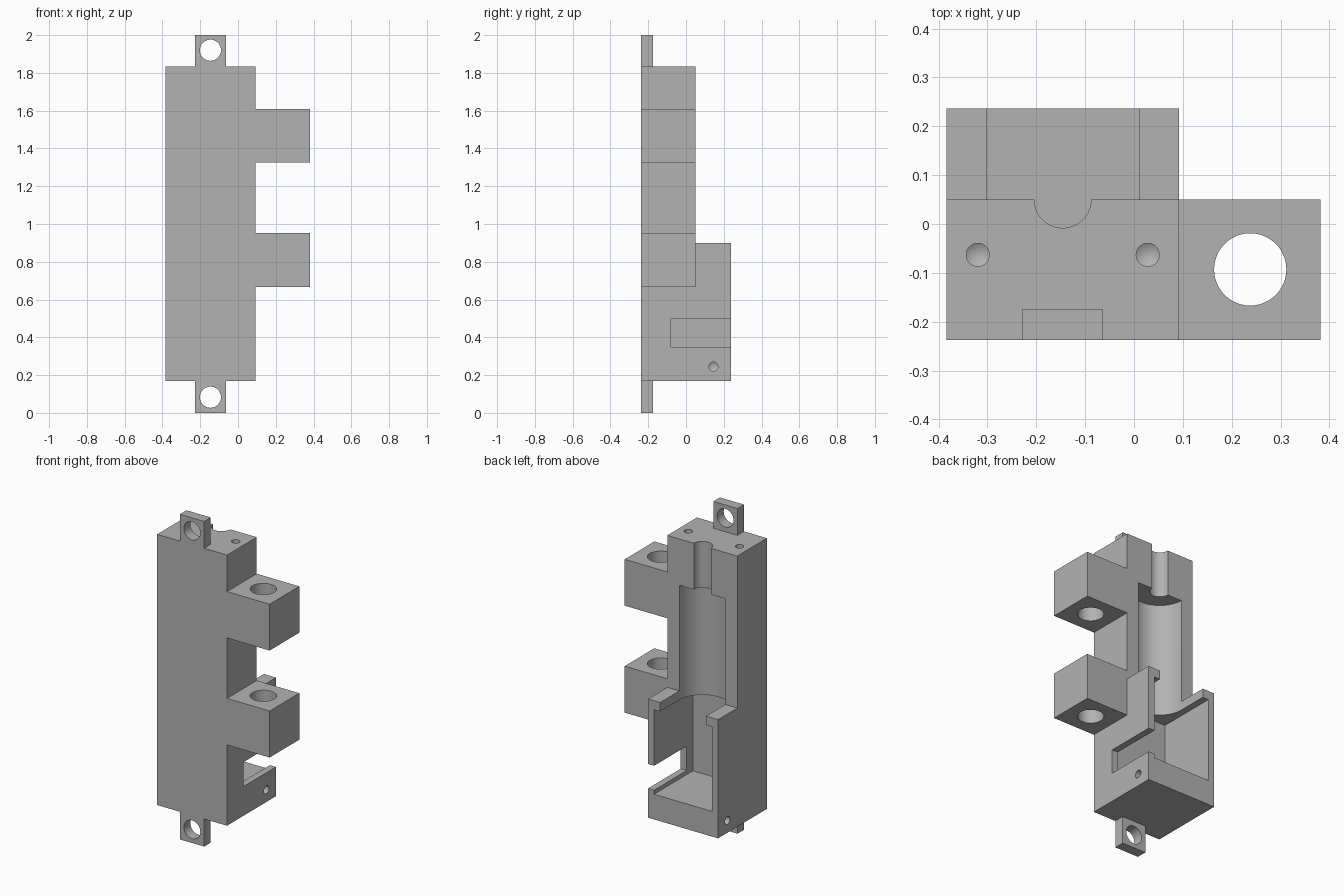
import bpy, bmesh
from math import pi, cos, sin, radians
from mathutils import Matrix, Vector

cube = bpy.data.objects.get("Cube")
if cube:
    bpy.data.objects.remove(cube, do_unlink=True)

GREY = (0.45, 0.45, 0.45, 1.0)
grey = bpy.data.materials.new("plain_grey")
grey.use_nodes = True
grey.diffuse_color = GREY
grey.node_tree.nodes["Principled BSDF"].inputs["Base Color"].default_value = GREY

FRONT, BACK, REAR = -0.238, 0.05, 0.237
LEFT, RIGHT, MID = 0.092, -0.384, -0.146
BOTTOM, TOP = 0.17, 1.835


def finish(name, bm):
    bmesh.ops.recalc_face_normals(bm, faces=bm.faces)
    mesh = bpy.data.meshes.new(name)
    bm.to_mesh(mesh)
    bm.free()
    mesh.materials.append(grey)
    obj = bpy.data.objects.new(name, mesh)
    bpy.context.collection.objects.link(obj)
    return obj


def prism(name, points, offset):
    """Extrude a closed outline of 3D points."""
    bm = bmesh.new()
    face = bm.faces.new([bm.verts.new(p) for p in points])
    new = bmesh.ops.extrude_face_region(bm, geom=[face])["geom"]
    moved = [v for v in new if isinstance(v, bmesh.types.BMVert)]
    bmesh.ops.translate(bm, verts=moved, vec=offset)
    return finish(name, bm)


def box(name, x0, x1, y0, y1, z0, z1):
    return prism(name, [(x0, y0, z0), (x1, y0, z0), (x1, y1, z0), (x0, y1, z0)],
                 (0, 0, z1 - z0))


def rod(name, centre, radius, length, axis, tip=0.0):
    """Cylinder centred on a point, with an optional drill point at its far end."""
    bm = bmesh.new()
    bmesh.ops.create_cone(bm, cap_ends=True, segments=48, radius1=radius,
                          radius2=radius, depth=length)
    if tip:
        cap = max(bm.faces, key=lambda f: f.calc_center_median().z)
        hub = bmesh.ops.poke(bm, faces=[cap])["verts"]
        bmesh.ops.translate(bm, verts=hub, vec=(0, 0, tip))
    turn = Vector((0, 0, 1)).rotation_difference(Vector(axis)).to_matrix().to_4x4()
    bmesh.ops.transform(bm, matrix=Matrix.Translation(centre) @ turn, verts=bm.verts)
    return finish(name, bm)


def channel(name, radius, z0, z1):
    """Round-bottomed groove cutter, open towards the rear."""
    steps = 32
    outline = [(MID + radius * cos(pi + pi * i / steps),
                BACK + radius * sin(pi + pi * i / steps), z0) for i in range(steps + 1)]
    outline += [(MID + radius, 0.4, z0), (MID - radius, 0.4, z0)]
    return prism(name, outline, (0, 0, z1 - z0))


def cut(obj, cutters):
    for cutter in cutters:
        mod = obj.modifiers.new("cut", "BOOLEAN")
        mod.operation = "DIFFERENCE"
        mod.solver = "EXACT"
        mod.object = cutter
    bpy.context.view_layer.update()
    graph = bpy.context.evaluated_depsgraph_get()
    result = bpy.data.meshes.new_from_object(obj.evaluated_get(graph))
    obj.modifiers.clear()
    obj.data = result
    for cutter in cutters:
        bpy.data.objects.remove(cutter, do_unlink=True)
    bpy.ops.object.select_all(action="DESELECT")
    obj.select_set(True)
    bpy.context.view_layer.objects.active = obj
    bpy.ops.object.shade_smooth_by_angle(angle=radians(30))


# Main body with a deeper lower housing
side = [(FRONT, BOTTOM), (REAR, BOTTOM), (REAR, 0.90), (BACK, 0.90),
        (BACK, TOP), (FRONT, TOP)]
body = prism("main_body", [(RIGHT, y, z) for y, z in side], (LEFT - RIGHT, 0, 0))

cutters = [
    channel("cable_groove", 0.058, 1.5, 1.9),
    channel("barrel_groove", 0.156, 0.8, 1.55),
    box("housing_cavity", RIGHT + 0.041, LEFT - 0.041, -0.14, 0.4, 0.325, 0.845),
    box("side_slot", 0.0, 0.2, -0.08, 0.4, 0.35, 0.50),
]
# Blind screw holes in the top and in both sides of the housing
for s in (-1, 1):
    cutters.append(rod("top_hole", (MID + s * 0.174, -0.063, TOP), 0.0235, 0.3,
                       (0, 0, -1), 0.014))
    cutters.append(rod("side_hole", (MID + s * 0.238, 0.145, 0.245), 0.024, 0.2,
                       (-s, 0, 0), 0.014))
cut(body, cutters)

# Pierced lugs on the left side
for name, z0, z1 in (("lower_lug", 0.667, 0.953), ("upper_lug", 1.325, 1.61)):
    lug = box(name, LEFT, 0.382, FRONT, BACK, z0, z1)
    cut(lug, [rod("lug_hole", (0.238, -0.093, (z0 + z1) / 2), 0.074, 0.6, (0, 0, 1))])

# Mounting tabs at both ends
for name, z0, z1, hole in (("bottom_tab", 0, BOTTOM, 0.083), ("top_tab", TOP, 2, 1.92)):
    tab = box(name, MID - 0.082, MID + 0.082, FRONT, -0.174, z0, z1)
    cut(tab, [rod("tab_hole", (MID, -0.2, hole), 0.056, 0.3, (0, 1, 0))])
